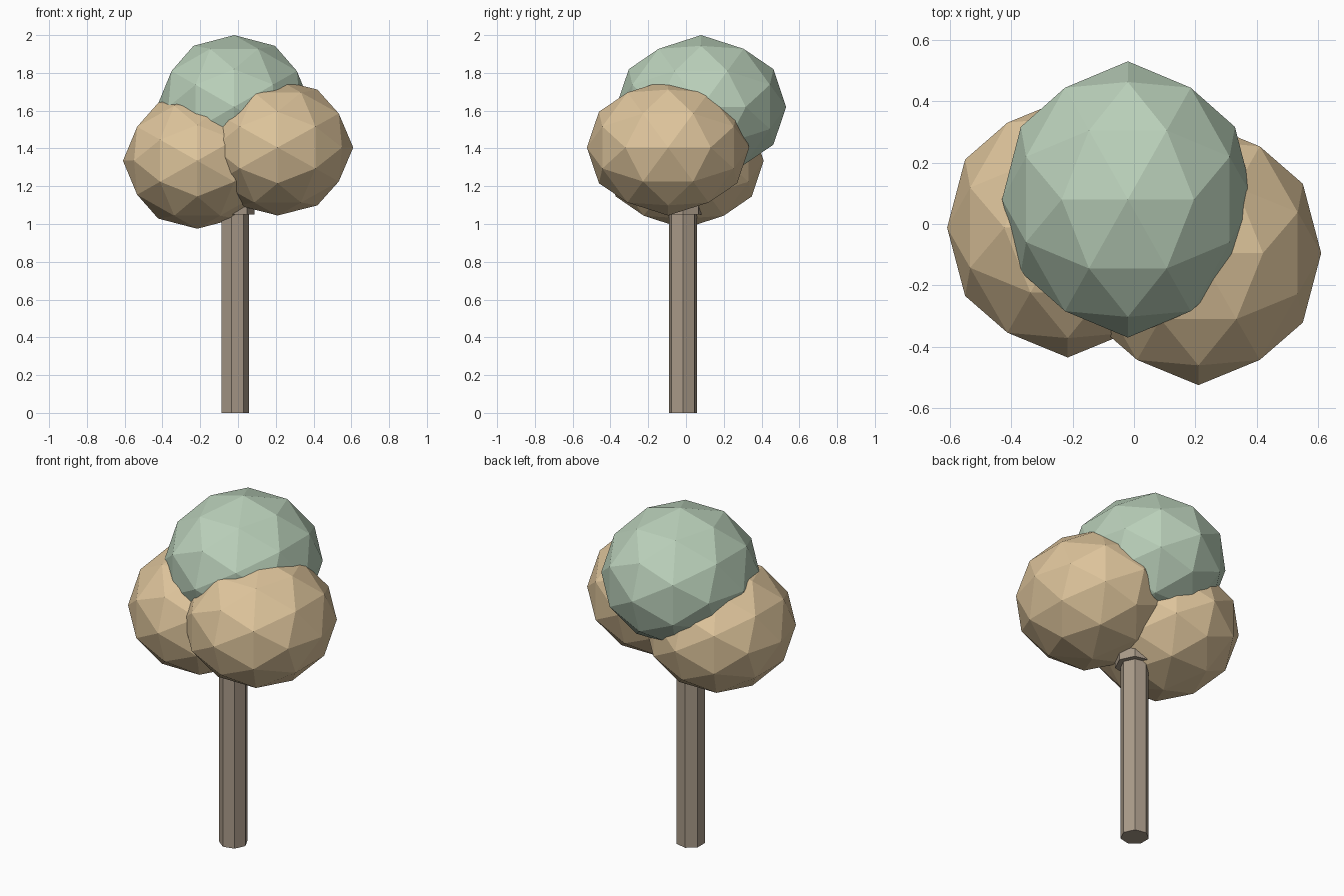
import bpy, bmesh, math
from mathutils import Vector

if "Cube" in bpy.data.objects:
    bpy.data.objects.remove(bpy.data.objects["Cube"])


def material(name, rgb):
    m = bpy.data.materials.new(name)
    m.diffuse_color = (*rgb, 1.0)
    m.use_nodes = True
    m.node_tree.nodes["Principled BSDF"].inputs["Base Color"].default_value = m.diffuse_color
    return m


TAN = material("tan_leaves", (0.73, 0.555, 0.33))
GREEN = material("pale_green_leaves", (0.49, 0.63, 0.49))
BARK = material("brown_bark", (0.40, 0.325, 0.25))


def finish(bm, name, mat):
    bmesh.ops.recalc_face_normals(bm, faces=bm.faces[:])
    mesh = bpy.data.meshes.new(name)
    bm.to_mesh(mesh)
    bm.free()
    mesh.materials.append(mat)
    obj = bpy.data.objects.new(name, mesh)
    bpy.context.collection.objects.link(obj)
    return obj


def leaf_ball(name, center, radii, mat):
    """Stretched 80-face icosphere with an edge, not a corner, at the top."""
    bm = bmesh.new()
    phi = (1 + math.sqrt(5)) / 2
    for a in (-1, 1):
        for b in (-phi, phi):
            for p in ((a, 0, b), (b, a, 0), (0, b, a)):
                bm.verts.new(p)
    bmesh.ops.convex_hull(bm, input=bm.verts[:])
    bmesh.ops.subdivide_edges(bm, edges=bm.edges[:], cuts=1, use_grid_fill=True)
    for v in bm.verts:
        n = v.co.normalized()
        v.co = Vector(center) + Vector(n[i] * radii[i] for i in range(3))
    return finish(bm, name, mat)


def post(name, x, y, radius, z0, z1, sides=7):
    """Upright prism with one corner pointing to +x."""
    bm = bmesh.new()
    ring = [(x + radius * math.cos(math.tau * i / sides),
             y + radius * math.sin(math.tau * i / sides)) for i in range(sides)]
    low = [bm.verts.new((*p, z0)) for p in ring]
    high = [bm.verts.new((*p, z1)) for p in ring]
    bm.faces.new(low[::-1])
    bm.faces.new(high)
    for i in range(sides):
        j = (i + 1) % sides
        bm.faces.new((low[i], low[j], high[j], high[i]))
    return finish(bm, name, mat=BARK)


# Trunk with a slightly wider collar under the leaves
post("trunk", -0.018, -0.016, 0.077, 0.0, 1.2)
post("trunk_collar", -0.016, -0.016, 0.104, 1.05, 1.15)

# Leaf clumps
leaf_ball("leaves_top", (-0.02, 0.08, 1.62), (0.41, 0.45, 0.38), GREEN)
leaf_ball("leaves_right", (0.21, -0.095, 1.405), (0.40, 0.43, 0.36), TAN)
leaf_ball("leaves_left", (-0.216, -0.012, 1.335), (0.393, 0.423, 0.36), TAN)
